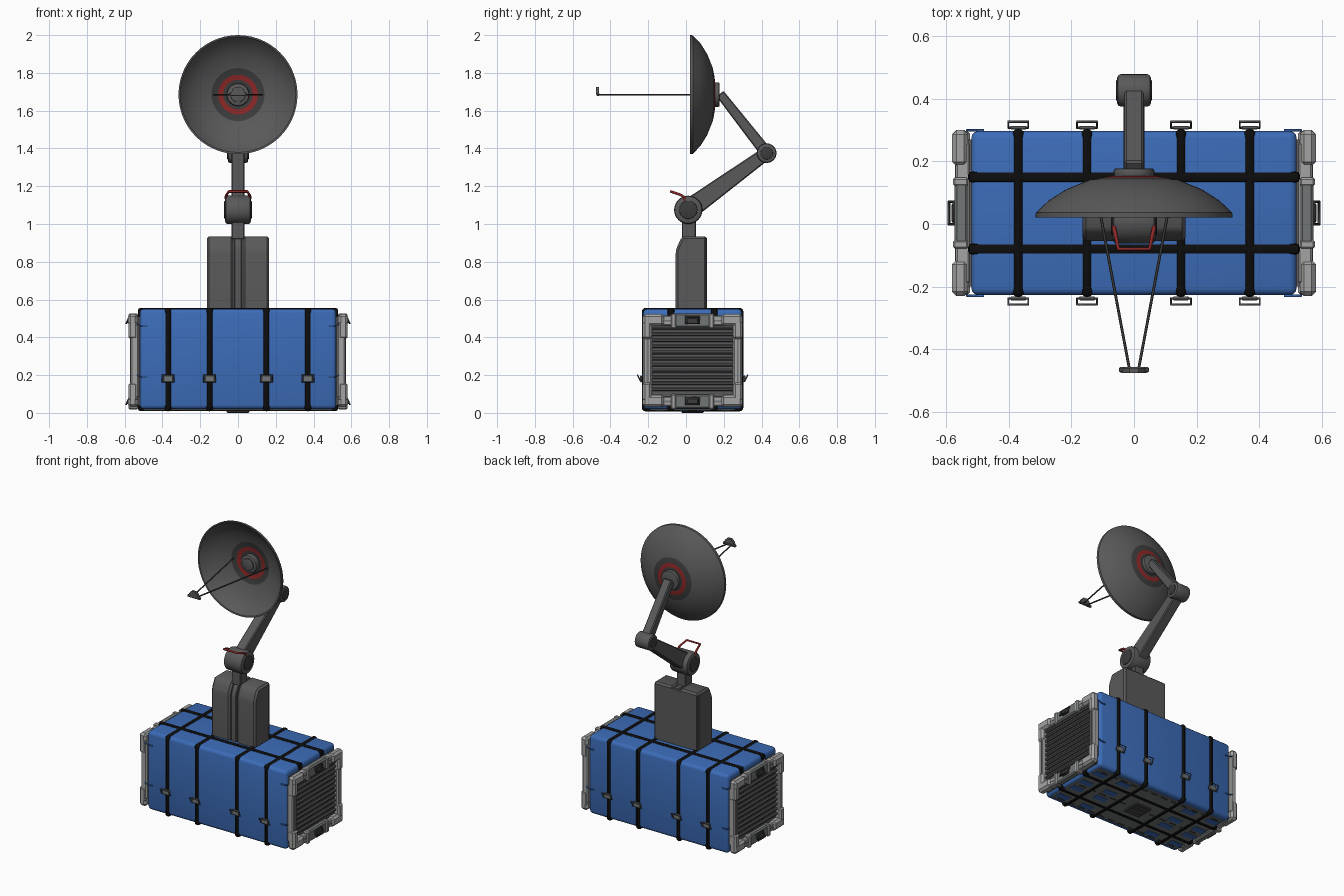
import bpy, bmesh, math
from mathutils import Vector, Matrix

if "Cube" in bpy.data.objects:
    bpy.data.objects.remove(bpy.data.objects["Cube"])


def material(name, r, g, b):
    m = bpy.data.materials.new(name)
    m.use_nodes = True
    m.diffuse_color = (r, g, b, 1)
    m.node_tree.nodes["Principled BSDF"].inputs["Base Color"].default_value = (r, g, b, 1)
    return m


BLUE = material("blue tarp", .045, .15, .48)
BLACK = material("black strap", .004, .004, .004)
GREY = material("mid grey", .1, .1, .1)
DARK = material("dark grey", .045, .045, .045)
LIGHT = material("light grey", .36, .37, .36)
STEEL = material("steel grey", .17, .18, .18)
RED = material("red", .26, .02, .02)
made = []


def finish(name, bm, mats, bevel=0, seg=1):
    if bevel:
        bmesh.ops.bevel(bm, geom=bm.edges[:], offset=bevel, segments=seg,
                        profile=.5, affect='EDGES', clamp_overlap=True)
    bmesh.ops.recalc_face_normals(bm, faces=bm.faces[:])
    me = bpy.data.meshes.new(name)
    bm.to_mesh(me)
    bm.free()
    for m in mats:
        me.materials.append(m)
    ob = bpy.data.objects.new(name, me)
    bpy.context.collection.objects.link(ob)
    made.append(ob)
    return ob


def box(name, x, y, z, mat, bevel=0, seg=1):
    bm = bmesh.new()
    mid = [(a + b) / 2 for a, b in (x, y, z)]
    size = [abs(b - a) for a, b in (x, y, z)]
    bmesh.ops.create_cube(bm, size=1, matrix=Matrix.Translation(mid) @ Matrix.Diagonal((*size, 1)))
    return finish(name, bm, [mat], bevel, seg)


def prism(name, outline, x0, x1, mat, bevel=0):
    """Extrude a (y, z) outline along x."""
    bm = bmesh.new()
    face = bm.faces.new([bm.verts.new((x0, y, z)) for y, z in outline])
    ext = bmesh.ops.extrude_face_region(bm, geom=[face])["geom"]
    for v in ext:
        if isinstance(v, bmesh.types.BMVert):
            v.co.x = x1
    return finish(name, bm, [mat], bevel)


def drum(name, axis, centre, r, depth, mat, bevel=0, sides=32):
    bm = bmesh.new()
    rot = Vector((0, 0, 1)).rotation_difference(Vector(axis)).to_matrix().to_4x4()
    bmesh.ops.create_cone(bm, cap_ends=True, segments=sides, radius1=r, radius2=r, depth=depth,
                          matrix=Matrix.Translation(centre) @ rot)
    if bevel:
        rims = [e for f in bm.faces if len(f.verts) > 4 for e in f.edges]
        bmesh.ops.bevel(bm, geom=rims, offset=bevel, segments=2, profile=.5, affect='EDGES')
    return finish(name, bm, [mat])


def tube(name, points, r, mat, closed=False):
    cu = bpy.data.curves.new(name, 'CURVE')
    cu.dimensions = '3D'
    cu.bevel_depth, cu.bevel_resolution, cu.use_fill_caps = r, 1, True
    sp = cu.splines.new('POLY')
    sp.points.add(len(points) - 1)
    for p, co in zip(sp.points, points):
        p.co = (*co, 1)
    sp.use_cyclic_u = closed
    cu.materials.append(mat)
    ob = bpy.data.objects.new(name, cu)
    bpy.context.collection.objects.link(ob)


def arm(name, a, b, wa, wb, half, mat):
    """Tapered bar between two (y, z) points."""
    a, b = Vector(a), Vector(b)
    n = (b - a).normalized().orthogonal()
    prism(name, [a + n * wa, b + n * wb, b - n * wb, a - n * wa], -half, half, mat, .006)


# Covered crate
MID = .035
box("tarp", (-.52, .52), (-.227, .297), (.02, .55), BLUE, .022, 3)
for x in (-.37, -.15, .15, .37):
    box("cross_strap", (x - .02, x + .02), (-.234, .304), (.008, .556), BLACK, .022, 3)
for y in (-.08, .15):
    box("long_strap", (-.53, .53), (y - .018, y + .018), (.01, .555), BLACK, .012, 2)

# Buckles on both long sides
for x in (-.37, -.15, .15, .37):
    for s in (-1, 1):
        side = MID + s * .267
        box("buckle", (x - .027, x + .027), (side, side + s * .012), (.163, .198), STEEL, .004)
        ring = [(x + dx, side + s * d, z) for dx, d, z in
                ((-.032, .006, .165), (.032, .006, .165), (.032, .025, .2), (-.032, .025, .2))]
        tube("buckle_loop", ring, .004, GREY, True)

# End caps with louvred panels
for s in (-1, 1):
    def X(a, b):
        return (s * a, s * b)
    box("end_core", X(.5, .545), (-.2, .27), (.04, .51), GREY)
    for i in range(11):
        z = .115 + i * .0325
        prism("louvre", [(-.185, z), (-.185, z + .019), (.255, z + .019), (.255, z)],
              s * .54, s * .56, GREY, .006)
    for t in (-1, 1):
        y0, y1 = MID + t * .262, MID + t * .215
        box("side_rail", X(.525, .57), (y0, y1), (.08, .47), LIGHT, .008)
        box("rail_groove", X(.565, .572), (MID + t * .244, MID + t * .234), (.1, .45), STEEL)
        zc = .275 + t * .214
        box("cross_rail", X(.525, .57), (-.19, .26), (zc - .026, zc + .026), LIGHT, .006)
        box("rail_shadow_line", X(.565, .572), (-.17, .24), (zc - .006, zc + .004), STEEL)
        box("latch_plate", X(.53, .574), (-.07, .14), (zc - .038, zc + .036), STEEL, .008)
        for u in (-1, 1):
            yc = MID + u * .1
            box("latch_cheek", X(.53, .579), (yc - .014, yc + .014), (zc - .042, zc + .038), LIGHT, .006)
            ya, yb = MID + u * .265, MID + u * .15
            box("corner_block", X(.53, .582), (ya, yb), (zc - .03, zc + .034), LIGHT, .014)
            yb = MID + u * .215
            box("corner_leg", X(.53, .581), (ya, yb), (zc - t * .1, zc), LIGHT, .012)
        box("latch", X(.57, .584), (MID - .03, MID + .03), (zc - .018, zc + .016), DARK, .004)
        loop = [(s * a, MID + b, zc + c) for a, b, c in
                ((.575, -.036, .02), (.592, -.036, -.016), (.592, .036, -.016), (.575, .036, .02))]
        tube("latch_loop", loop, .005, DARK, True)
    # Tie cords of the cover
    for z in (.19, .46):
        for y in (-.23, .3):
            tube("tie_cord", [(s * .535, y, z + .01), (s * .515, y, z), (s * .48, y, z)], .004, BLUE)

# Underside skids, exposed cover patches and drain plate
box("base_plate", (-.5, .5), (-.19, .26), (.013, .03), STEEL, .003)
for x in (-.45, -.26, .26, .45):
    for y in (-.14, -.01, .08, .21):
        box("cover_patch", (x - .045, x + .045), (y - .022, y + .022), (.011, .02), BLUE)
for y in (-.17, .035, .24):
    for i in range(12):
        x = -.44 + i * .08
        box("base_slot", (x - .025, x + .025), (y - .004, y + .004), (.011, .02), DARK)
box("drain_plate", (-.06, .06), (MID - .06, MID + .06), (0, .02), DARK, .005)
for i in range(5):
    y = MID - .04 + i * .02
    box("drain_rib", (-.045, .045), (y - .004, y + .004), (0, .006), GREY)

# Pedestal with split front
def pedestal(name, front, top, x0, x1, mat, bevel):
    outline = [(.11, .54), (front, .54), (front, .855), (front + .01, .885), (front + .035, top), (.11, top)]
    prism(name, outline, x0, x1, mat, bevel)


pedestal("pedestal_core", -.035, .925, -.16, .16, GREY, .004)
for s in (-1, 1):
    pedestal("pedestal_lobe", -.055, .935, s * .026, s * .165, GREY, .012)
pedestal("pedestal_spine", -.05, .93, -.019, .019, GREY, .004)

# Neck, joints and folded arm
SHOULDER, ELBOW, HUB = (.012, 1.075), (.427, 1.375), (.18, 1.69)
box("neck", (-.034, .034), (-.022, .052), (.92, 1.06), GREY, .004)
drum("shoulder_joint", (1, 0, 0), (0, *SHOULDER), .075, .136, GREY, .014)
drum("shoulder_cap", (1, 0, 0), (0, *SHOULDER), .048, .146, DARK, .004)
drum("elbow_joint", (1, 0, 0), (0, *ELBOW), .052, .108, GREY, .012)
drum("elbow_cap", (1, 0, 0), (0, *ELBOW), .033, .116, DARK, .003)
arm("lower_arm", SHOULDER, ELBOW, .055, .034, .034, GREY)
arm("upper_arm", ELBOW, HUB, .032, .024, .03, GREY)

# Grip on the shoulder
grip = [(.062, .0, 1.11), (.064, -.012, 1.145), (.06, -.03, 1.155), (.05, -.08, 1.172)]
tube("grip", grip + [(-x, y, z) for x, y, z in reversed(grip)], .007, RED)

# Dish, spun around the y axis, coloured by radius
DISH_Z = 1.685
back = [(.315, .02), (.314, .036), (.272, .076), (.215, .112), (.14, .142),
        (.105, .149), (.078, .153), (.03, .156)]
profile = [(r, y - .012) for r, y in reversed(back[2:])] + [(.306, .022)] + back
bm = bmesh.new()
verts = [bm.verts.new((r, y, 0)) for r, y in profile]
edges = [bm.edges.new(p) for p in zip(verts, verts[1:])]
bmesh.ops.spin(bm, geom=verts + edges, cent=(0, 0, 0), axis=(0, 1, 0), angle=math.tau, steps=56)
bmesh.ops.remove_doubles(bm, verts=bm.verts[:], dist=.0005)
for f in bm.faces:
    r = max(math.hypot(v.co.x, v.co.z) for v in f.verts)
    f.material_index = 2 if .08 < r < .11 else 1 if r < .15 else 0
dish = finish("dish", bm, [GREY, DARK, RED])
dish.location.z = DISH_Z
drum("front_hub", (0, 1, 0), (0, .13, DISH_Z), .06, .04, GREY, .008)
drum("front_hub_cap", (0, 1, 0), (0, .108, DISH_Z), .04, .012, GREY, .003)
drum("rear_hub", (0, 1, 0), (0, .163, DISH_Z), .065, .03, GREY, .008)

# Feed horn on two rods
for s in (-1, 1):
    tube("feed_rod", [(s * .128, .14, DISH_Z), (s * .015, -.462, DISH_Z)], .0045, DARK)
box("feed_base", (-.048, .048), (-.474, -.458), (DISH_Z - .008, DISH_Z + .008), GREY, .004)
bm = bmesh.new()
front = bm.faces.new([bm.verts.new((x, -.476, DISH_Z + z)) for x, z in
                      ((-.04, 0), (.04, 0), (.03, .025), (.015, .04), (-.015, .04), (-.03, .025))])
for g in bmesh.ops.extrude_face_region(bm, geom=[front])["geom"]:
    if isinstance(g, bmesh.types.BMVert):
        g.co.y = -.46
finish("feed_horn", bm, [GREY])

# Smooth the rounded parts
bpy.ops.object.select_all(action='DESELECT')
for ob in made:
    ob.select_set(True)
bpy.context.view_layer.objects.active = made[0]
bpy.ops.object.shade_smooth_by_angle(angle=math.radians(32))
